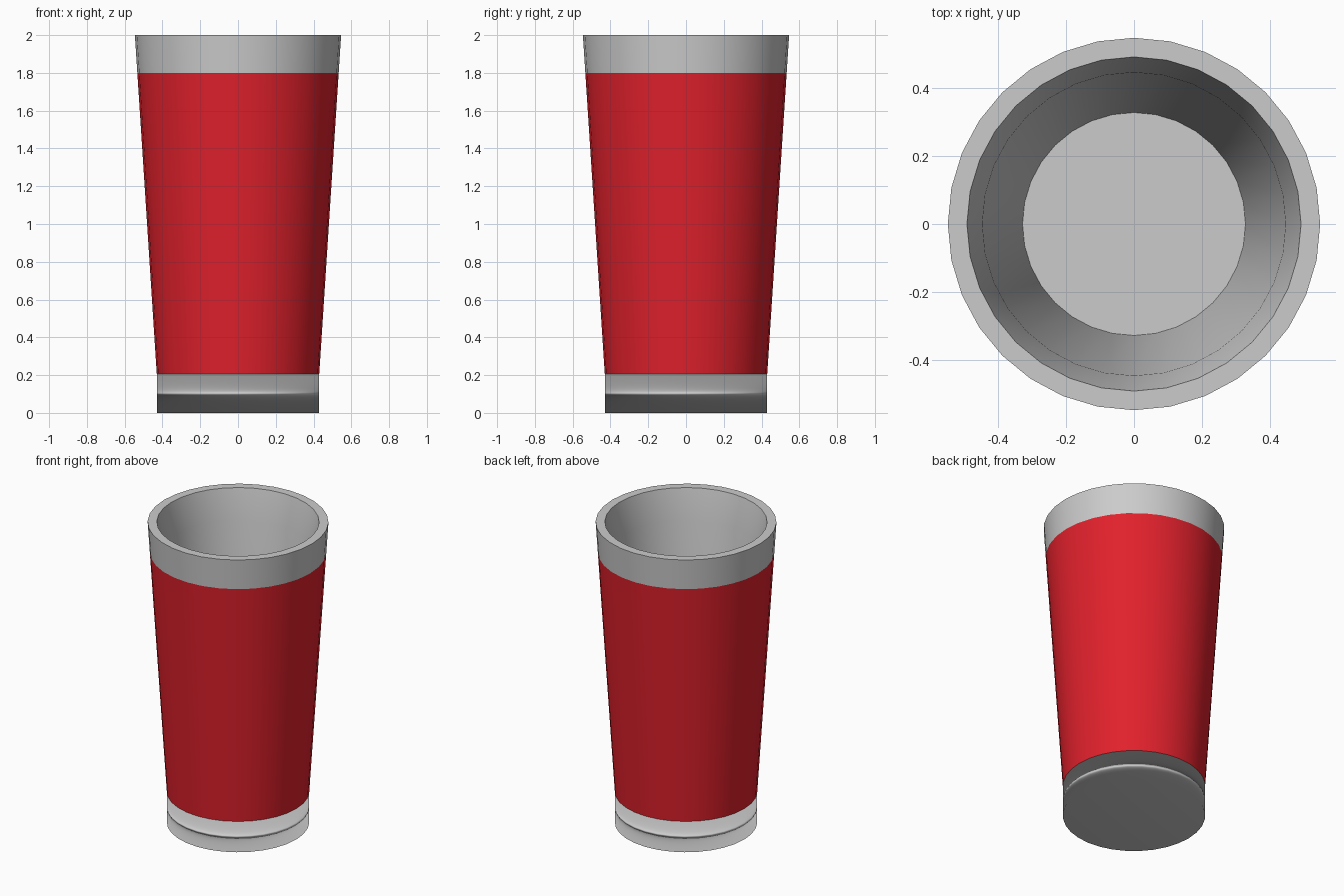
import bpy, bmesh
from math import cos, sin, pi, radians

if "Cube" in bpy.data.objects:
    bpy.data.objects.remove(bpy.data.objects["Cube"])

SIDES = 32


def lathe(name, profile, cap_start=False, cap_end=False):
    """Spin (radius, height) points about z; the profile runs up the outside, then inward."""
    bm = bmesh.new()
    rings = [[bm.verts.new((r * cos(2 * pi * i / SIDES), r * sin(2 * pi * i / SIDES), z))
              for i in range(SIDES)] for r, z in profile]
    for a, b in zip(rings, rings[1:]):
        for i in range(SIDES):
            j = (i + 1) % SIDES
            bm.faces.new((a[i], a[j], b[j], b[i]))
    if cap_start:
        bm.faces.new(rings[0][::-1])
    if cap_end:
        bm.faces.new(rings[-1])
    mesh = bpy.data.meshes.new(name)
    bm.to_mesh(mesh)
    bm.free()
    obj = bpy.data.objects.new(name, mesh)
    bpy.context.collection.objects.link(obj)
    return obj


def smooth(obj, angle):
    bpy.ops.object.select_all(action='DESELECT')
    obj.select_set(True)
    bpy.context.view_layer.objects.active = obj
    bpy.ops.object.shade_smooth_by_angle(angle=radians(angle))


# Solid foot, shaded softly with its large flat caps dominating the normals
foot = lathe("glass_foot", [(0.43, 0), (0.43, 0.205)], cap_start=True, cap_end=True)
foot.data.shade_smooth()
weighted = foot.modifiers.new("soft_edges", 'WEIGHTED_NORMAL')
weighted.mode = 'FACE_AREA'

# Rim band, lip, inner wall and inner floor
rim = lathe("glass_rim_and_inside",
            [(0.533, 1.8), (0.546, 2.0), (0.49, 2.0), (0.445, 1.8), (0.327, 0.22)],
            cap_end=True)
smooth(rim, 30)

# Coloured tapered body
body = lathe("coloured_body", [(0.43, 0.205), (0.533, 1.8)])
smooth(body, 30)
red = bpy.data.materials.new("red")
red.diffuse_color = (0.75, 0.015, 0.025, 1)
red.use_nodes = True
red.node_tree.nodes["Principled BSDF"].inputs["Base Color"].default_value = red.diffuse_color
body.data.materials.append(red)
